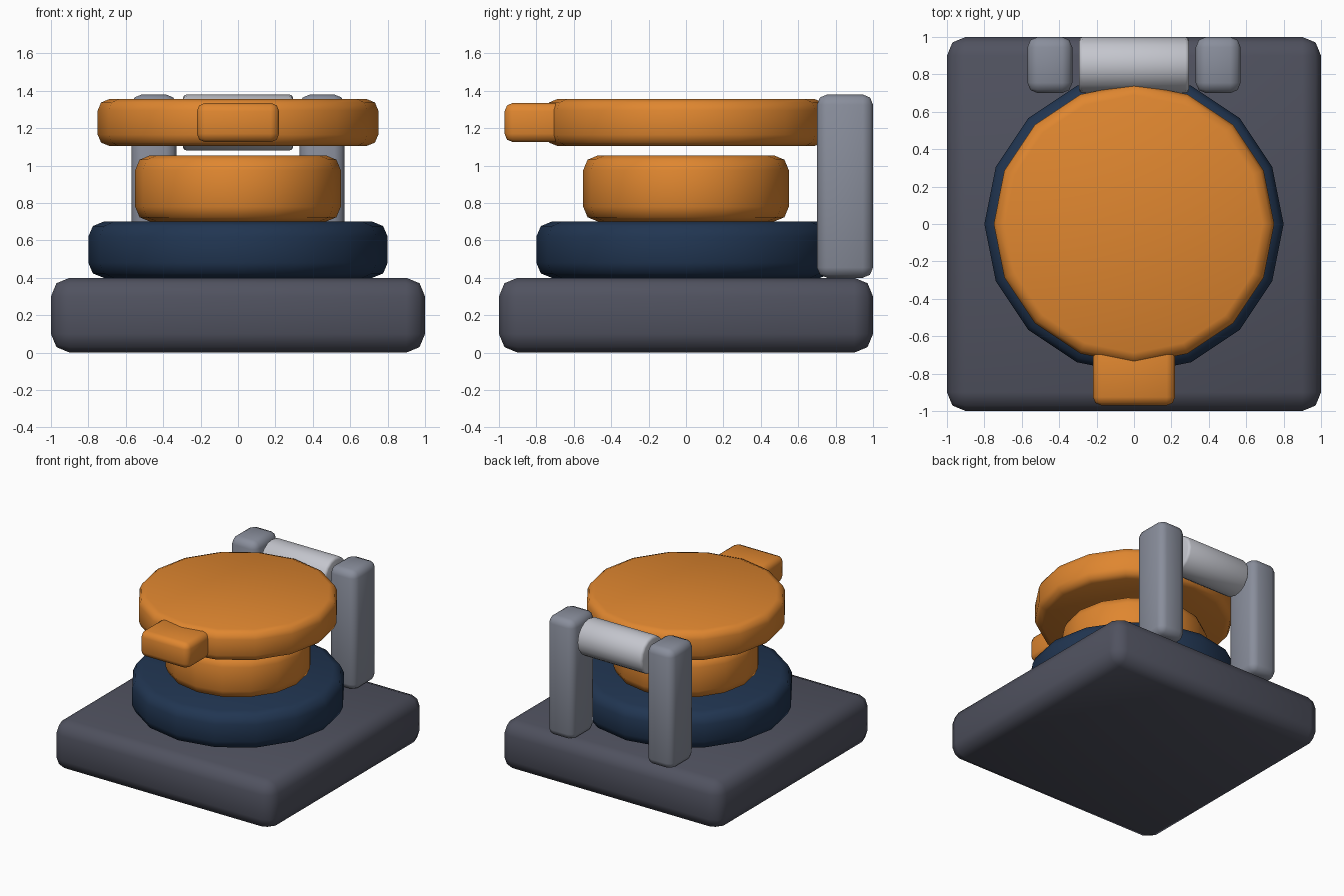
import bpy
from math import pi, radians

cube = bpy.data.objects.get("Cube")
if cube:
    bpy.data.objects.remove(cube, do_unlink=True)


def material(name, rgb):
    m = bpy.data.materials.new(name)
    m.use_nodes = True
    m.diffuse_color = (*rgb, 1)
    m.node_tree.nodes["Principled BSDF"].inputs["Base Color"].default_value = (*rgb, 1)
    return m


slate = material("slate grey", (0.08, 0.084, 0.115))
navy = material("navy blue", (0.015, 0.036, 0.083))
orange = material("orange", (0.74, 0.24, 0.029))
steel = material("steel grey", (0.25, 0.27, 0.33))
silver = material("light silver", (0.55, 0.56, 0.61))


def finish(name, mat, bevel):
    """Round the hard rims of the active object and shade it smooth."""
    ob = bpy.context.object
    ob.name = name
    ob.data.materials.append(mat)
    bpy.ops.object.transform_apply(location=False, rotation=True, scale=True)
    mod = ob.modifiers.new("soft edges", "BEVEL")
    mod.width, mod.segments = bevel, 2
    mod.limit_method, mod.angle_limit = "ANGLE", radians(30)
    bpy.ops.object.shade_smooth()
    return ob


def box(name, mat, low, high, bevel):
    centre = [(a + b) / 2 for a, b in zip(low, high)]
    bpy.ops.mesh.primitive_cube_add(size=1, location=centre)
    bpy.context.object.scale = [b - a for a, b in zip(low, high)]
    return finish(name, mat, bevel)


def disc(name, mat, radius, bottom, top, bevel):
    bpy.ops.mesh.primitive_cylinder_add(
        vertices=16, radius=radius, depth=top - bottom,
        location=(0, 0, (bottom + top) / 2), rotation=(0, 0, pi / 2))
    return finish(name, mat, bevel)


# Base slab and the stacked round parts
box("base", slate, (-1, -1, 0), (1, 1, 0.4), 0.1)
disc("collar", navy, 0.8, 0.4, 0.7, 0.08)
disc("button", orange, 0.55, 0.7, 1.055, 0.08)
disc("lid", orange, 0.75, 1.105, 1.355, 0.06)

# Finger tab on the front of the lid
box("lid_tab", orange, (-0.22, -0.97, 1.125), (0.22, -0.6, 1.335), 0.045)

# Hinge posts at the back and the barrel between them
for side, name in ((1, "left"), (-1, "right")):
    inner, outer = sorted((side * 0.33, side * 0.57))
    box(f"hinge_post_{name}", steel, (inner, 0.7, 0.4), (outer, 1, 1.38), 0.055)

bpy.ops.mesh.primitive_cylinder_add(vertices=16, radius=0.15, depth=0.59,
                                    location=(0, 0.85, 1.23), rotation=(0, pi / 2, 0))
finish("hinge_barrel", silver, 0.02)
